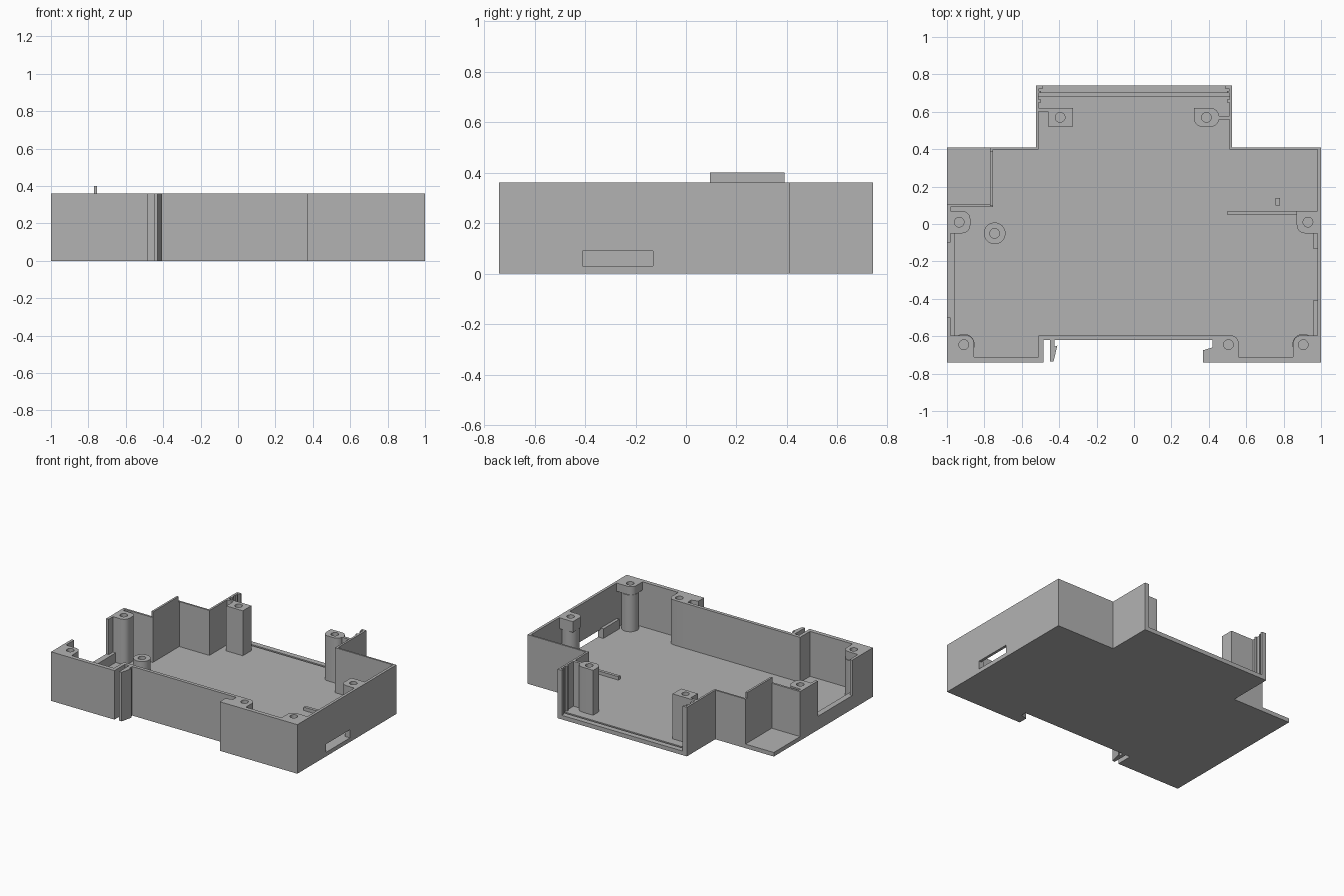
import bpy, bmesh, math

cube = bpy.data.objects.get("Cube")
if cube:
    bpy.data.objects.remove(cube, do_unlink=True)

grey = bpy.data.materials.new("plain grey")
grey.use_nodes = True
grey.diffuse_color = (0.45, 0.45, 0.45, 1)
grey.node_tree.nodes["Principled BSDF"].inputs["Base Color"].default_value = (0.45, 0.45, 0.45, 1)

H = 0.36       # wall height
FLOOR = 0.03   # floor thickness


def prism(name, pts, z0, z1):
    """Extrude a flat outline from z0 to z1."""
    bm = bmesh.new()
    face = bm.faces.new([bm.verts.new((x, y, z0)) for x, y in pts])
    ext = bmesh.ops.extrude_face_region(bm, geom=[face])
    for v in ext["geom"]:
        if isinstance(v, bmesh.types.BMVert):
            v.co.z = z1
    bmesh.ops.recalc_face_normals(bm, faces=bm.faces)
    me = bpy.data.meshes.new(name)
    bm.to_mesh(me)
    bm.free()
    me.materials.append(grey)
    ob = bpy.data.objects.new(name, me)
    bpy.context.collection.objects.link(ob)
    return ob


def box(name, x0, x1, y0, y1, z0, z1):
    return prism(name, [(x0, y0), (x1, y0), (x1, y1), (x0, y1)], z0, z1)


def rod(name, x, y, r, z0, z1, n=24):
    angles = [2 * math.pi * i / n for i in range(n)]
    return prism(name, [(x + r * math.cos(a), y + r * math.sin(a)) for a in angles], z0, z1)


def cut(ob, *cutters):
    """Subtract each cutter from the object, then discard the cutter."""
    for c in cutters:
        c.hide_render = True
        mod = ob.modifiers.new("cut", "BOOLEAN")
        mod.operation, mod.solver, mod.object = "DIFFERENCE", "EXACT", c
        deps = bpy.context.evaluated_depsgraph_get()
        me = bpy.data.meshes.new_from_object(ob.evaluated_get(deps))
        ob.modifiers.clear()
        ob.data = me
        bpy.data.objects.remove(c, do_unlink=True)
    return ob


def rounded(x0, x1, y0, y1, round_corners, r=0.045):
    """Rectangle outline with chosen corners rounded."""
    pts = []
    for k, (sx, sy) in enumerate([(1, 1), (-1, 1), (-1, -1), (1, -1)]):
        cx, cy = (x1 if sx > 0 else x0), (y1 if sy > 0 else y0)
        if (sx, sy) not in round_corners:
            pts.append((cx, cy))
            continue
        for i in range(7):
            a = math.pi / 2 * (k + i / 6)
            pts.append((cx - sx * r + r * math.cos(a), cy - sy * r + r * math.sin(a)))
    return pts


# Case shell: stepped outline hollowed to thin walls, open at the back
outline = [(-1, -.74), (-.485, -.74), (-.485, -.62), (.42, -.62), (.42, -.66), (.37, -.675),
           (.37, -.74), (1, -.74), (1, .41), (.525, .41), (.525, .74), (-.525, .74),
           (-.525, .41), (-1, .41)]
cavity = [(-.98, -.71), (-.51, -.71), (-.51, -.595), (.44, -.595), (.44, -.71), (.98, -.71),
          (.98, .397), (.51, .397), (.51, .8), (-.51, .8), (-.51, .397), (-.755, .397),
          (-.755, .09), (-.98, .09)]
shell = prism("case_shell", outline, 0, H)
cut(shell,
    prism("cavity", cavity, FLOOR, 1),
    box("corner_pocket", -1.1, -.77, .105, .5, FLOOR, 1),
    box("side_opening", -1.1, -.97, -.5, -.1, .1, 1),
    box("port_slot", .9, 1.1, -.41, -.13, FLOOR, .09),
    box("panel_groove", -.51, .51, .685, .7, .015, .1))

# Raised tab above the pocket wall
box("locating_tab", -.77, -.755, .095, .39, H, .4)

# Spring clip in the front recess
prism("rail_clip", [(-.45, -.735), (-.43, -.735), (-.41, -.65), (-.425, -.655),
                    (-.425, -.62), (-.45, -.62)], 0, H)

# Screw posts: name, x range, y range, hole centre, rounded corners, underside height
PP, PM, MP, MM = (1, 1), (1, -1), (-1, 1), (-1, -1)
posts = [
    ("right_front_post", -.98, -.855, -.71, -.595, (-.91, -.645), [PP], .3),
    ("left_front_post", .85, .98, -.71, -.595, (.905, -.645), [MP], .3),
    ("front_recess_post", .44, .56, -.71, -.595, (.505, -.645), [PP], FLOOR),
    ("right_side_post", -.98, -.875, -.05, .07, (-.935, .01), [PP, PM], FLOOR),
    ("left_side_post", .87, .98, -.05, .07, (.93, .01), [MM], .28),
    ("right_back_post", -.46, -.325, .52, .62, (-.395, .57), [], FLOOR),
    ("left_back_post", .32, .455, .52, .62, (.387, .57), [PP, PM, MM], FLOOR),
]
for name, x0, x1, y0, y1, hole, corners, z0 in posts:
    post = prism(name, rounded(x0, x1, y0, y1, corners), z0, H)
    cut(post, rod("hole", *hole, .026, max(z0, .1), 1))
    if z0 > FLOOR:
        rod(name + "_column", *hole, .058, FLOOR, z0)

# Short boss on the floor
boss = rod("floor_boss", -.745, -.05, .058, FLOOR, .12, 32)
cut(boss, rod("hole", -.745, -.05, .026, .05, 1))

# Floor rib and peg
box("floor_rib", .5, .98, .048, .07, FLOOR, .055)
box("floor_peg", .757, .78, .1, .14, FLOOR, .08)

# Mirrored details on each side
for s, side in ((-1, "right"), (1, "left")):
    # Thick lower strip inside the side wall
    gap = [(-.595, -.41), (-.13, -.05)] if s > 0 else [(-.595, -.05)]
    for y0, y1 in gap:
        box(side + "_wall_strip", *sorted((s * .98, s * .958)), y0, y1, FLOOR, .1)
    # Guide ribs for a sliding back panel
    for y0, y1, reach in ((.722, .74, .49), (.7, .71, .498), (.65, .665, .498)):
        box(side + "_panel_guide", *sorted((s * .51, s * reach)), y0, y1, FLOOR, H)

# Webs tying the back posts to the walls
box("right_back_web", -.51, -.46, .602, .62, FLOOR, H)
box("left_back_web", .455, .51, .558, .578, FLOOR, H)

# Flat faces with softly shaded round parts
for ob in bpy.context.collection.objects:
    if ob.type == "MESH" and ("post" in ob.name or "boss" in ob.name):
        bpy.ops.object.select_all(action="DESELECT")
        ob.select_set(True)
        bpy.context.view_layer.objects.active = ob
        bpy.ops.object.shade_smooth_by_angle(angle=math.radians(30))
